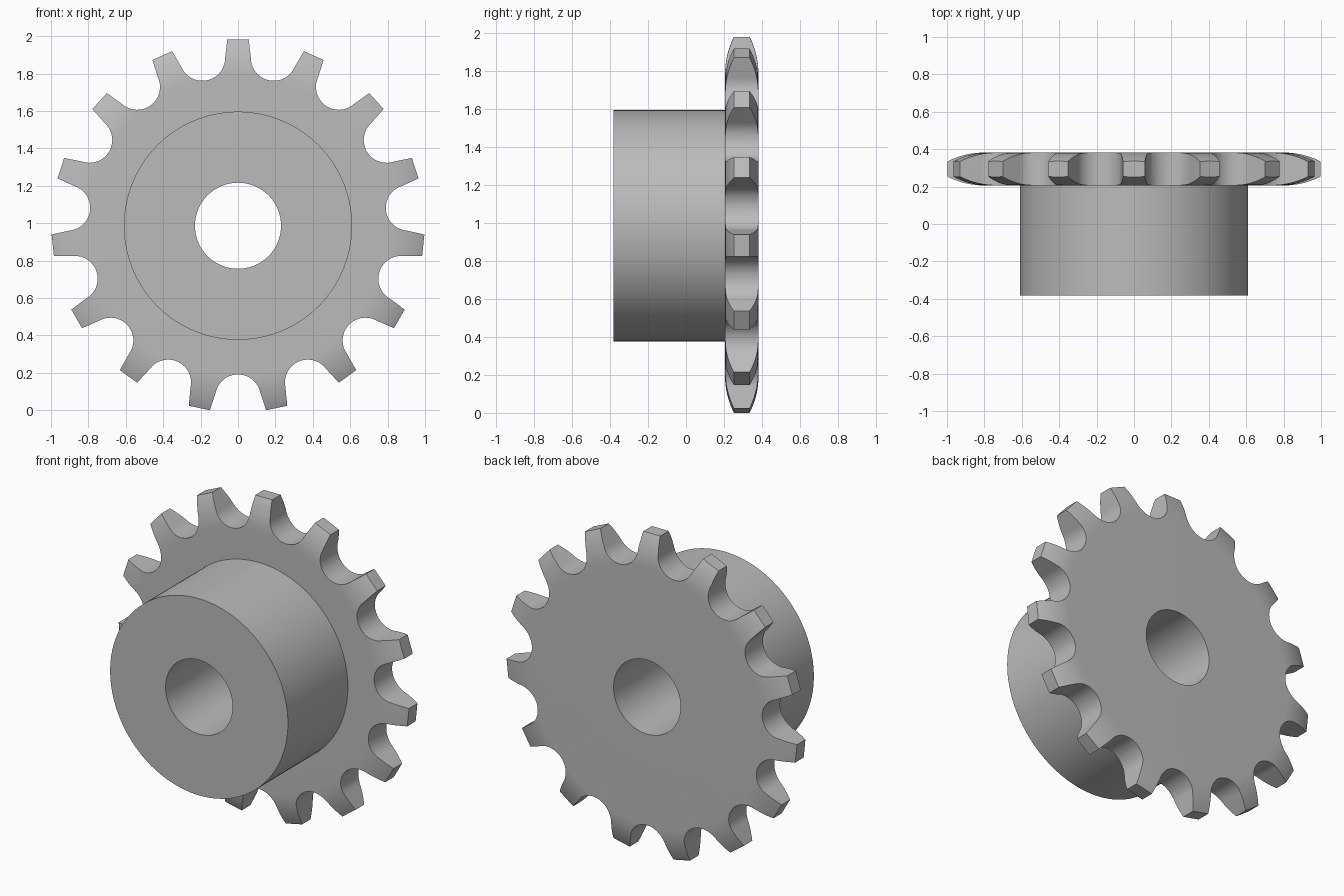
import bpy, bmesh
from math import sin, cos, radians, pi, sqrt

if "Cube" in bpy.data.objects:
    bpy.data.objects.remove(bpy.data.objects["Cube"])

TEETH = 15
HALF_STEP = pi / TEETH
BORE, HUB = 0.23, 0.61
FRONT, BACK, PLATE = -0.382, 0.382, 0.206
TIP_R, TIP_HALF = 0.996, 0.0575        # tooth end: distance and half width
SEAT_R, SEAT_C = 0.122, 0.917          # roller seat: radius and centre distance
CROWN_START, CROWN_DROP = 0.80, 0.046  # rounded sides of the teeth

# Lowest tooth corner rests on the ground
corner = sqrt(TIP_R ** 2 + TIP_HALF ** 2)
CENTRE_Z = corner * cos(HALF_STEP - TIP_HALF / TIP_R)

steel = bpy.data.materials.new("steel_grey")
steel.use_nodes = True
GREY = (0.5, 0.5, 0.5, 1)
steel.diffuse_color = GREY
steel.node_tree.nodes["Principled BSDF"].inputs["Base Color"].default_value = GREY


def finish(bm, name):
    bmesh.ops.recalc_face_normals(bm, faces=bm.faces)
    mesh = bpy.data.meshes.new(name)
    bm.to_mesh(mesh)
    bm.free()
    mesh.materials.append(steel)
    obj = bpy.data.objects.new(name, mesh)
    obj.location.z = CENTRE_Z
    bpy.context.collection.objects.link(obj)
    return obj


def lathe(name, profile, steps):
    """Turn a closed (radius, y) profile around the y axis."""
    bm = bmesh.new()
    rings = [[bm.verts.new((r * cos(2 * pi * i / steps), y, r * sin(2 * pi * i / steps)))
              for r, y in profile] for i in range(steps)]
    n = len(profile)
    for i in range(steps):
        a, b = rings[i], rings[(i + 1) % steps]
        for j in range(n):
            k = (j + 1) % n
            bm.faces.new((a[j], a[k], b[k], b[j]))
    return finish(bm, name)


def tooth_outline():
    """Points (x, z) around all teeth, one tooth pointing straight up."""
    points = []
    for i in range(TEETH):
        tooth = pi / 2 + 2 * HALF_STEP * i
        for side in (-1, 1):
            points.append((TIP_R * cos(tooth) - side * TIP_HALF * sin(tooth),
                           TIP_R * sin(tooth) + side * TIP_HALF * cos(tooth)))
        gap = tooth + HALF_STEP
        for s in range(-10, 11):
            t = (pi / 2 - HALF_STEP) * s / 10
            u, v = SEAT_C - SEAT_R * cos(t), SEAT_R * sin(t)
            points.append((u * cos(gap) - v * sin(gap), u * sin(gap) + v * cos(gap)))
    return points


# Body: hub, plate and crowned rim in one turned profile with the bore
length = TIP_R - CROWN_START
crown_radius = (length ** 2 + CROWN_DROP ** 2) / (2 * CROWN_DROP)
crown = []
for i in range(10):
    d = (length + 0.02) * i / 9
    crown.append((CROWN_START + d, crown_radius - sqrt(crown_radius ** 2 - d * d)))
profile = [(BORE, FRONT), (HUB, FRONT), (HUB, PLATE)]
profile += [(r, PLATE + drop) for r, drop in crown]
profile += [(r, BACK - drop) for r, drop in reversed(crown)]
profile.append((BORE, BACK))
sprocket = lathe("sprocket", profile, 120)

# Tooth outline as a prism, used to trim the rim
bm = bmesh.new()
face = bm.faces.new([bm.verts.new((x, -0.6, z)) for x, z in tooth_outline()])
new = bmesh.ops.extrude_face_region(bm, geom=[face])["geom"]
bmesh.ops.translate(bm, vec=(0, 1.2, 0),
                    verts=[g for g in new if isinstance(g, bmesh.types.BMVert)])
cutter = finish(bm, "tooth_cutter")
cutter.hide_render = True

trim = sprocket.modifiers.new("cut_teeth", "BOOLEAN")
trim.operation = "INTERSECT"
trim.solver = "EXACT"
trim.object = cutter
bpy.context.view_layer.objects.active = sprocket
sprocket.select_set(True)
bpy.ops.object.modifier_apply(modifier=trim.name)
bpy.data.objects.remove(cutter)
bpy.ops.object.shade_smooth_by_angle(angle=radians(25))
